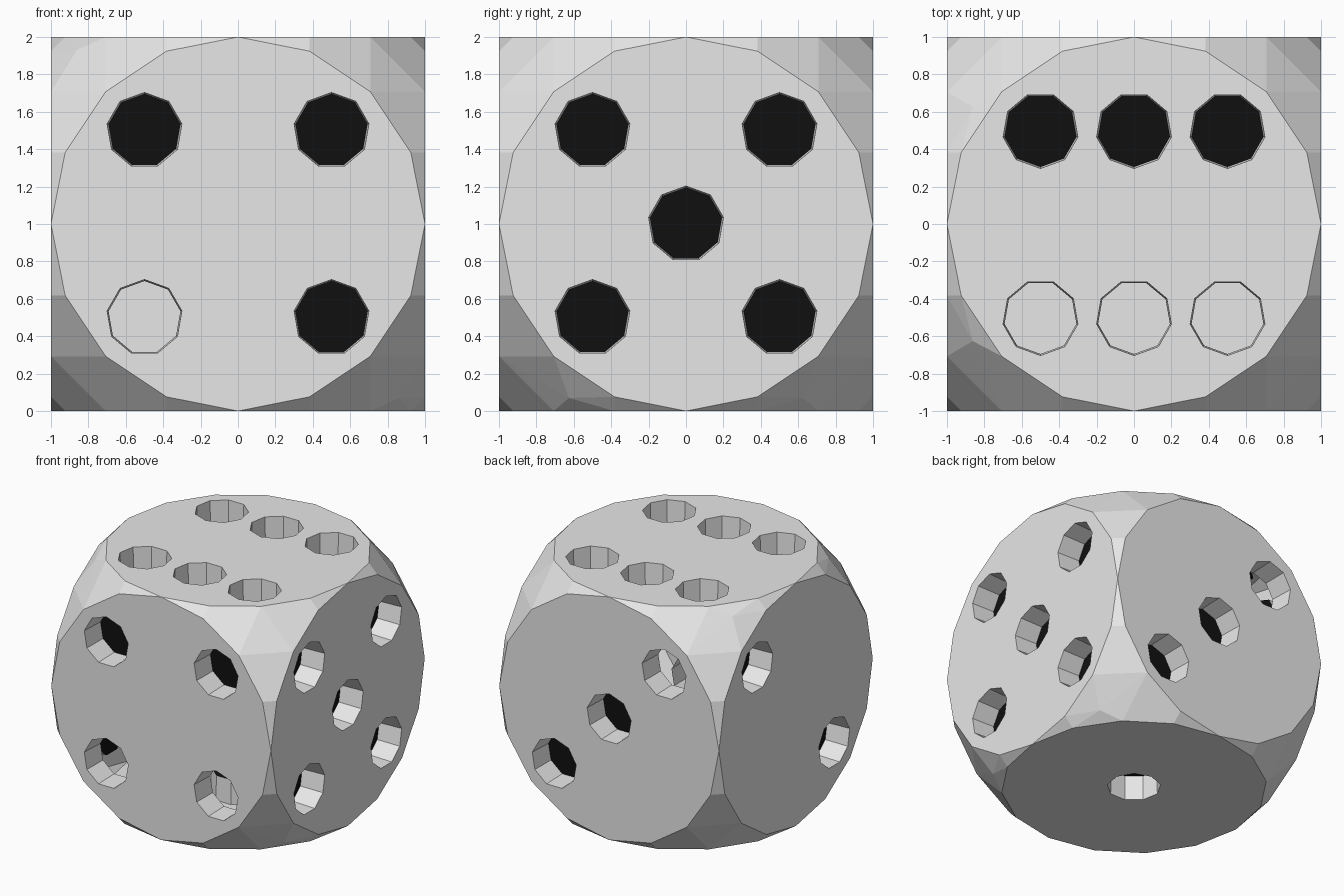
import bpy, bmesh, math
from mathutils import Vector

cube = bpy.data.objects.get("Cube")
if cube:
    bpy.data.objects.remove(cube, do_unlink=True)


def material(name, value):
    mat = bpy.data.materials.new(name)
    mat.use_nodes = True
    colour = (value, value, value, 1)
    mat.diffuse_color = colour
    mat.node_tree.nodes["Principled BSDF"].inputs["Base Color"].default_value = colour
    return mat


def make_object(name, bm):
    mesh = bpy.data.meshes.new(name)
    bm.to_mesh(mesh)
    bm.free()
    obj = bpy.data.objects.new(name, mesh)
    bpy.context.collection.objects.link(obj)
    return obj


def on_face(axis, sign, a, b):
    """Point on a cube face from its two in-plane coordinates."""
    point = [a, b]
    point.insert(axis, sign)
    return Vector(point)


# Rounded body: circular flats joined by a faceted ball
RING = 16
bm = bmesh.new()
bmesh.ops.create_icosphere(bm, subdivisions=3, radius=math.sqrt(2))
bmesh.ops.delete(bm, geom=[v for v in bm.verts if max(map(abs, v.co)) > 0.93], context="VERTS")
for axis in range(3):
    for sign in (-1, 1):
        for i in range(RING):
            t = math.tau * i / RING
            bm.verts.new(on_face(axis, sign, math.cos(t), math.sin(t)))
bmesh.ops.remove_doubles(bm, verts=bm.verts[:], dist=0.001)
bmesh.ops.delete(bm, geom=bm.edges[:], context="EDGES_FACES")
corner_points = {tuple(v.co) for v in bm.verts}
bm.free()

# Add the ball's corner points again, free of their old faces
ball = bmesh.new()
bmesh.ops.create_icosphere(ball, subdivisions=3, radius=math.sqrt(2))
corner_points |= {tuple(v.co) for v in ball.verts if max(map(abs, v.co)) < 0.93}
ball.free()
bm = bmesh.new()
for point in sorted(corner_points):
    bm.verts.new(point)
bmesh.ops.remove_doubles(bm, verts=bm.verts[:], dist=0.001)
bmesh.ops.convex_hull(bm, input=bm.verts[:])
bmesh.ops.dissolve_limit(bm, angle_limit=0.01, verts=bm.verts[:], edges=bm.edges[:])
bmesh.ops.recalc_face_normals(bm, faces=bm.faces[:])
body = make_object("die_body", bm)

# Pip layouts: axis, side, in-plane positions
P = 0.5
corners = [(a, b) for a in (-P, P) for b in (-P, P)]
layouts = [
    (1, -1, corners),
    (1, 1, [(P, -P), (0, 0), (-P, P)]),
    (0, 1, corners + [(0, 0)]),
    (0, -1, [(P, P), (-P, -P)]),
    (2, 1, corners + [(0, -P), (0, P)]),
    (2, -1, [(0, 0)]),
]

# Slightly tapered cutters for the pips
bm = bmesh.new()
for axis, sign, spots in layouts:
    normal = on_face(axis, sign, 0, 0)
    turn = normal.to_track_quat("Z", "Y").to_matrix().to_4x4()
    for a, b in spots:
        place = turn.copy()
        place.translation = on_face(axis, sign * 0.95, a, b)
        bmesh.ops.create_cone(bm, cap_ends=True, segments=9, radius1=0.195,
                              radius2=0.207, depth=0.3, matrix=place)
cutter = make_object("pip_cutter", bm)
cutter.hide_render = True

cut = body.modifiers.new("pips", "BOOLEAN")
cut.operation = "DIFFERENCE"
cut.solver = "EXACT"
cut.object = cutter
bpy.context.view_layer.update()
carved = bpy.data.meshes.new_from_object(body.evaluated_get(bpy.context.evaluated_depsgraph_get()))
body.modifiers.clear()
body.data = carved
bpy.data.objects.remove(cutter, do_unlink=True)

# Black pip floors, with some pips left open into the hollow body
carved.materials.clear()
carved.materials.append(material("light_grey", 0.8))
carved.materials.append(material("black", 0.005))
bm = bmesh.new()
bm.from_mesh(carved)
open_floors = []
for face in bm.faces:
    c = face.calc_center_median()
    is_floor = max(map(abs, c)) < 0.82 and c.length < 1.15
    face.material_index = int(is_floor)
    face.smooth = False
    if is_floor and ((c.y < -0.75 and c.z < 0) or (c.y > 0.75 and c.x < -0.3)
                     or (c.z > 0.75 and c.y < 0)):
        open_floors.append(face)
bmesh.ops.delete(bm, geom=open_floors, context="FACES")

# Stand the die on the ground
bmesh.ops.translate(bm, verts=bm.verts[:], vec=(0, 0, 1))
bm.to_mesh(carved)
bm.free()
